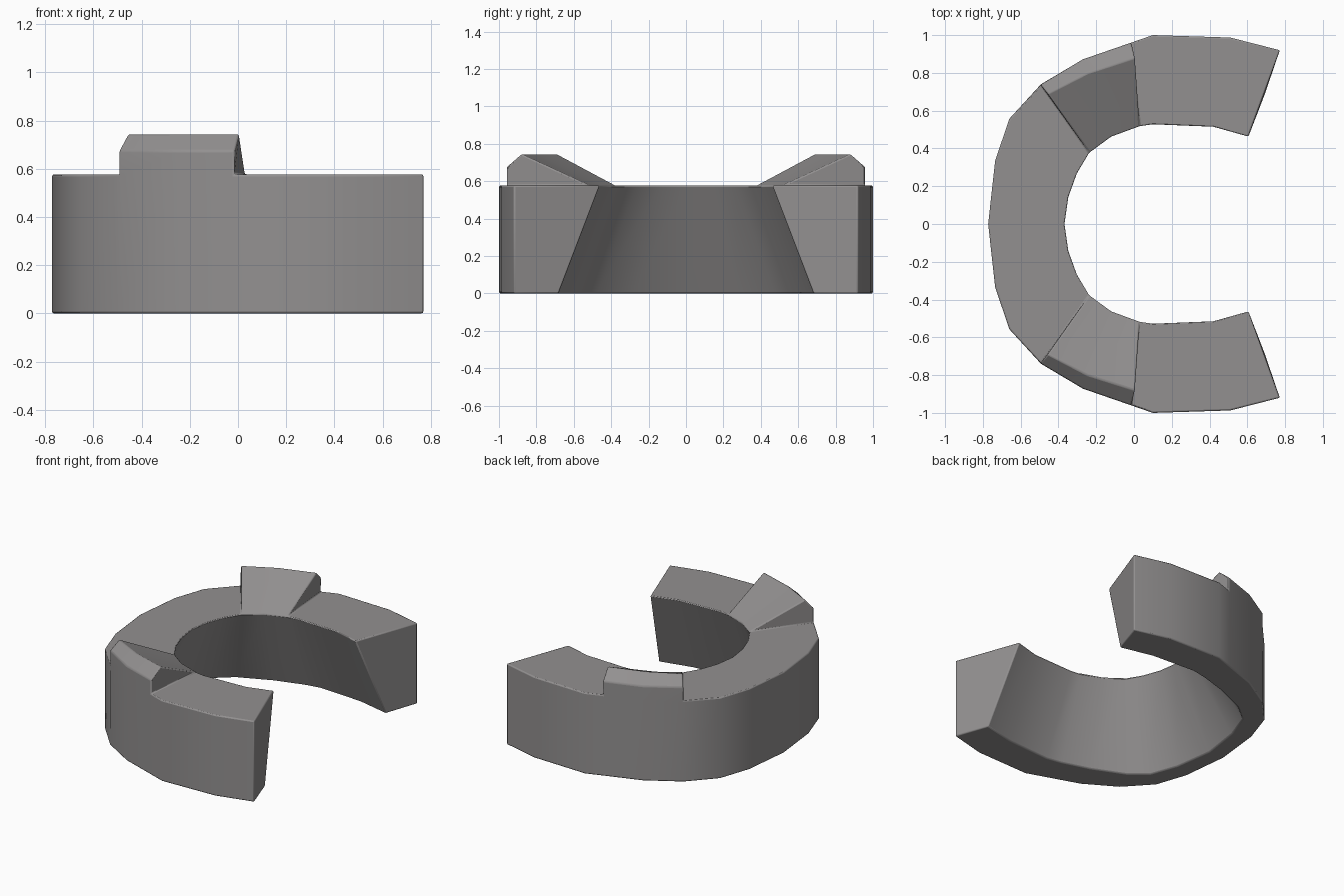
import bpy, bmesh, math

if "Cube" in bpy.data.objects:
    bpy.data.objects.remove(bpy.data.objects["Cube"])

H, LIP, RIDGE = 0.577, 0.675, 0.745
# half-plan stations from open tip to the back: outer x,y / inner top x,y / inner bottom x,y
half = [
    (0.772, 0.92, 0.605, 0.46, 0.69, 0.68),
    (0.51, 0.987, 0.42, 0.512, 0.45, 0.735),
    (0.10, 1.0, 0.10, 0.525, 0.12, 0.755),
    (-0.015, 0.96, 0.03, 0.515, 0.01, 0.735),
    (-0.27, 0.872, -0.12, 0.46, -0.19, 0.675),
    (-0.495, 0.737, -0.235, 0.375, -0.42, 0.575),
    (-0.66, 0.557, -0.30, 0.265, -0.54, 0.475),
    (-0.735, 0.335, -0.345, 0.14, -0.61, 0.28),
    (-0.772, 0.0, -0.365, 0.0, -0.65, 0.0),
]
ridge = {3: (0.005, 0.88), 4: (-0.245, 0.80), 5: (-0.457, 0.69)}
stations = half + [(a, -b, c, -d, e, -f) for a, b, c, d, e, f in half[-2::-1]]
last = len(stations) - 1

bm = bmesh.new()
# ring cross-sections: outer bottom, outer top, inner top, inner bottom
secs = [[bm.verts.new(p) for p in ((ox, oy, 0), (ox, oy, H), (ix, iy, H), (bx, by, 0))]
        for ox, oy, ix, iy, bx, by in stations]
# raised tooth points on both sides: outer lip and ridge
tooth = {}
for i, (rx, ry) in ridge.items():
    for k, s in ((i, 1), (last - i, -1)):
        lip = bm.verts.new((stations[k][0], stations[k][1], LIP))
        tooth[k] = (lip, bm.verts.new((rx, s * ry, RIDGE)))

for i in range(last):
    a, b = secs[i], secs[i + 1]
    raised = i in tooth and i + 1 in tooth
    pa, pb = list(a), list(b)
    if raised:
        pa[2:2] = tooth[i]
        pb[2:2] = tooth[i + 1]
    n = len(pa)
    for j in range(n):
        k = (j + 1) % n
        bm.faces.new((pa[j], pa[k], pb[k], pb[j]))
# ring ends and tooth ends
bm.faces.new(secs[0])
bm.faces.new(secs[-1])
for k in (3, 5, last - 3, last - 5):
    bm.faces.new((secs[k][1], *tooth[k], secs[k][2]))
bmesh.ops.recalc_face_normals(bm, faces=bm.faces[:])

me = bpy.data.meshes.new("open_ring")
bm.to_mesh(me)
bm.free()
ring = bpy.data.objects.new("open_ring", me)
bpy.context.collection.objects.link(ring)

grey = bpy.data.materials.new("mid grey")
grey.diffuse_color = (0.29, 0.28, 0.28, 1)
grey.use_nodes = True
grey.node_tree.nodes["Principled BSDF"].inputs["Base Color"].default_value = grey.diffuse_color
me.materials.append(grey)

# small softened edges
bev = ring.modifiers.new("soft_edges", 'BEVEL')
bev.width = 0.008
bev.segments = 2
bev.limit_method = 'ANGLE'
bev.angle_limit = math.radians(35)

bpy.context.view_layer.objects.active = ring
ring.select_set(True)
bpy.ops.object.shade_smooth_by_angle(angle=math.radians(32))
